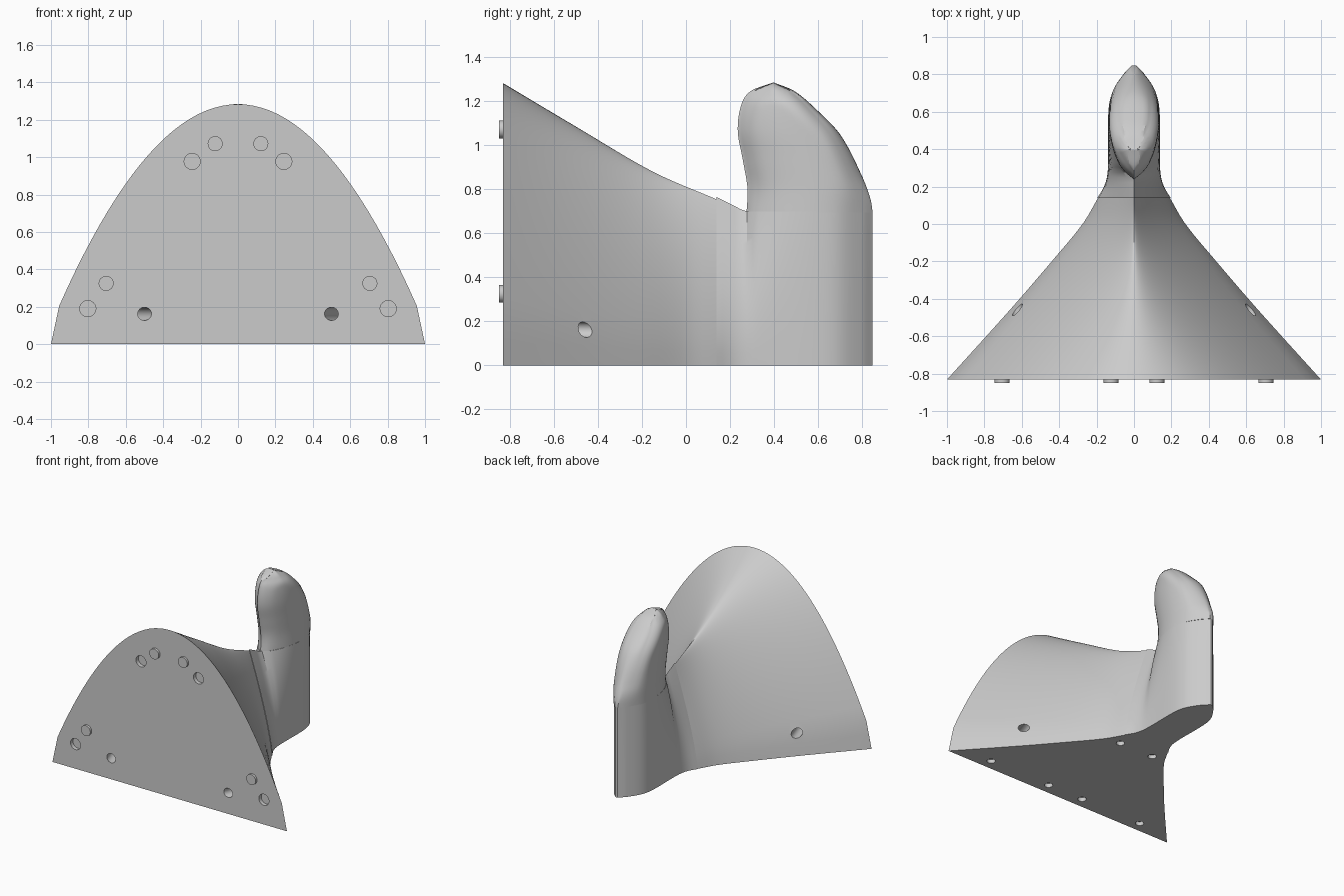
import bpy, bmesh, math
from mathutils import Vector, Matrix

if "Cube" in bpy.data.objects:
    bpy.data.objects.remove(bpy.data.objects["Cube"])

grey = bpy.data.materials.new("plain grey")
grey.diffuse_color = (0.6, 0.6, 0.6, 1)
grey.use_nodes = True
grey.node_tree.nodes["Principled BSDF"].inputs["Base Color"].default_value = grey.diffuse_color


def curve(pts, t):
    """Smooth curve through (t, value) pairs."""
    t = min(max(t, pts[0][0]), pts[-1][0])
    n = len(pts)

    def slope(i):
        a, b = pts[max(i - 1, 0)], pts[min(i + 1, n - 1)]
        return (b[1] - a[1]) / (b[0] - a[0])
    for i in range(n - 1):
        (t0, v0), (t1, v1) = pts[i], pts[i + 1]
        if t <= t1:
            d = t1 - t0
            s = (t - t0) / d
            return (v0 * (1 + 2 * s) * (1 - s) ** 2 + v1 * s * s * (3 - 2 * s)
                    + d * s * (1 - s) * (slope(i) * (1 - s) - slope(i + 1) * s))


def finish(name, bm):
    bmesh.ops.recalc_face_normals(bm, faces=bm.faces)
    me = bpy.data.meshes.new(name)
    bm.to_mesh(me)
    bm.free()
    me.materials.append(grey)
    ob = bpy.data.objects.new(name, me)
    bpy.context.collection.objects.link(ob)
    return ob


def loft(name, halves):
    """Skin mirrored half sections into a closed solid."""
    bm = bmesh.new()
    rings = [[bm.verts.new(p) for p in h]
             + [bm.verts.new((-x, y, z)) for x, y, z in reversed(h)] for h in halves]
    for a, b in zip(rings, rings[1:]):
        for i in range(len(a)):
            j = (i + 1) % len(a)
            bm.faces.new((a[i], a[j], b[j], b[i]))
    bm.faces.new(rings[0])
    bm.faces.new(rings[-1])
    bmesh.ops.remove_doubles(bm, verts=bm.verts, dist=0.0002)
    return finish(name, bm)


def rod(bm, start, end, r):
    start, end = Vector(start), Vector(end)
    d = end - start
    m = Matrix.Translation((start + end) / 2) @ d.to_track_quat('Z', 'Y').to_matrix().to_4x4()
    bmesh.ops.create_cone(bm, cap_ends=True, segments=32, radius1=r, radius2=r,
                          depth=d.length, matrix=m)


def smooth(ob):
    bpy.ops.object.select_all(action='DESELECT')
    ob.select_set(True)
    bpy.context.view_layer.objects.active = ob
    bpy.ops.object.shade_smooth_by_angle(angle=math.radians(30))


FRONT, SEAM, BACK = -0.832, 0.138, 0.848
N = 24
STEPS = [i / N for i in range(N + 1)]

# Flared body: arch at the front narrowing to a peaked neck
width = [(FRONT, 1), (-0.455, 0.66), (-0.2, 0.44), (0, 0.275), (SEAM, 0.193)]
ridge = [(FRONT, 1.283), (-0.5, 1.085), (-0.15, 0.88), (SEAM, 0.755)]


def body_section(y):
    blend = (y - FRONT) / (SEAM - FRONT)
    out = []
    for v in STEPS:
        u = 1 - (1 - v) ** 2
        arch = 1 - 0.044 * u / 0.16 if v < 0.08 else 1.043 * (1 - v)
        f = arch * (1 - blend) + (1 - u ** 1.3) * blend
        out.append((curve(width, y) * f, y, curve(ridge, y) * u))
    return out


body = loft("body", [body_section(FRONT + (SEAM - FRONT) * i / 30) for i in range(31)])

# Tail base: neck turning into a vertical tapered stem
foot = [(SEAM, 0.197), (0.2, 0.16), (0.26, 0.143), (0.35, 0.138), (0.6, 0.137),
        (0.7, 0.117), (0.8, 0.055), (BACK, 0.008)]
lens = [(0.27, 0), (0.3, 0.045), (0.4, 0.1), (0.5, 0.126), (0.6, 0.132),
        (0.7, 0.114), (0.8, 0.053), (BACK, 0.008)]
crest = [(SEAM, 0.765), (0.2, 0.735), (0.28, 0.7), (BACK, 0.7)]


def tail_section(y):
    w = curve(foot, y)
    t = min(curve(lens, y), w)
    p = 1.3 + 1.2 * min((y - SEAM) / 0.26, 1)
    z = 0.7 if y > 0.28 else curve(crest, y)
    return [(t + (w - t) * (1 - u ** p), y, z * u)
            for u in (1 - (1 - v) ** 2 for v in STEPS)]


tail_base = loft("tail_base", [tail_section(SEAM + (BACK - SEAM) * math.sin(i / 40 * math.pi / 2))
                               for i in range(41)])

# Rounded upright fin
LOW, TOP = 0.695, 1.285
fin_front = [(LOW, 0.275), (0.8, 0.28), (0.935, 0.258), (1.07, 0.235), (1.195, 0.255),
             (1.25, 0.3), (TOP, 0.395)]
fin_back = [(LOW, BACK), (0.75, 0.84), (0.86, 0.8), (1.05, 0.7), (1.17, 0.585),
            (1.25, 0.487), (TOP, 0.4)]
levels = [LOW + (TOP - LOW) * math.sin(i / 36 * math.pi / 2) for i in range(37)]
outline = [Vector((curve(f, z), z)) for f in (fin_front, fin_back) for z in levels]


def fin_section(z):
    a, b = curve(fin_front, z), curve(fin_back, z)
    fade = min((z - LOW) / 0.15, 1)
    out = []
    for v in STEPS:
        y = a + (b - a) * (1 - math.cos(v * math.pi)) / 2
        d = 0 if v in (0, 1) else min((Vector((y, z)) - q).length for q in outline)
        d = min(d / 0.09, 1)
        edge = math.sqrt(1 - (1 - d) ** 2) * fade + 1 - fade
        x = curve(lens, y + 0.27 - min(a, 0.28)) * edge
        out.append((0 if v == 0 else x, y, z))
    return out


fin = loft("fin", [fin_section(z) for z in levels])

# Holes: slanted screw holes, front sockets, underside sockets
bm = bmesh.new()
for s in (-1, 1):
    rod(bm, (s * 0.49, -0.86, 0.162), (s * 0.70, -0.23, 0.162), 0.035)
    for x, z in ((0.245, 0.977), (0.803, 0.19)):
        rod(bm, (s * x, -0.9, z), (s * x, FRONT + 0.03, z), 0.043)
    for x, y in ((0.68, -0.75), (0.153, -0.75), (0.145, 0.025)):
        rod(bm, (s * x, y, -0.05), (s * x, y, 0.03), 0.03)
cutter = finish("hole_cutter", bm)
cutter.hide_render = True
mod = body.modifiers.new("holes", 'BOOLEAN')
mod.operation = 'DIFFERENCE'
mod.solver = 'EXACT'
mod.object = cutter
bpy.context.view_layer.objects.active = body
bpy.ops.object.modifier_apply(modifier=mod.name)
bpy.data.objects.remove(cutter)

# Locating pins on the front face
bm = bmesh.new()
for s in (-1, 1):
    for x, z in ((0.122, 1.072), (0.705, 0.325)):
        rod(bm, (s * x, -0.849, z), (s * x, FRONT + 0.01, z), 0.04)
pins = finish("locating_pins", bm)

for ob in (body, tail_base, fin, pins):
    smooth(ob)
